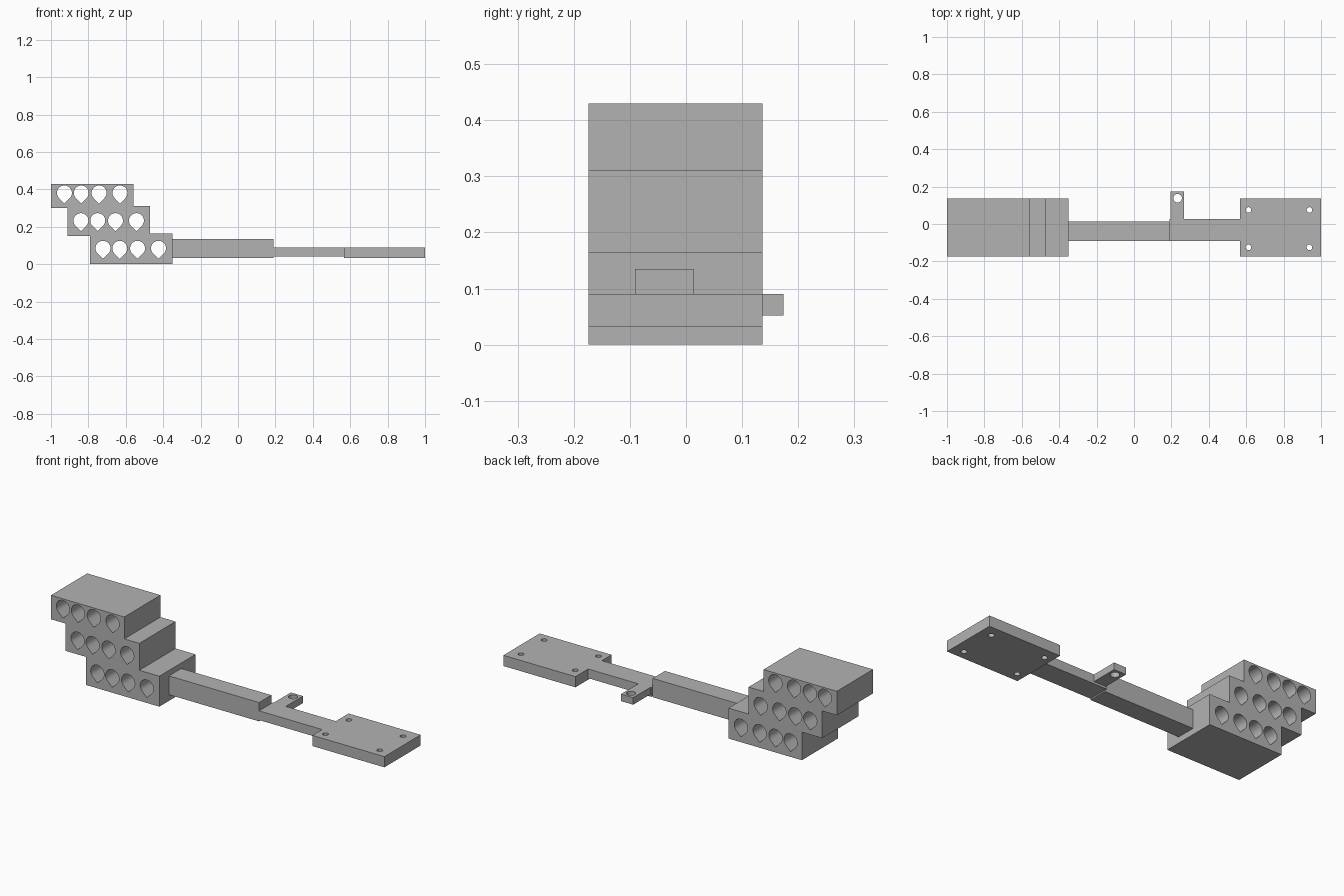
import bpy, bmesh, math
from mathutils import Vector

if "Cube" in bpy.data.objects:
    bpy.data.objects.remove(bpy.data.objects["Cube"])

grey = bpy.data.materials.new("plain grey")
grey.diffuse_color = (0.45, 0.45, 0.45, 1)
grey.use_nodes = True
grey.node_tree.nodes["Principled BSDF"].inputs["Base Color"].default_value = grey.diffuse_color


def prism(name, loops, axis, start, end):
    """Extrude closed outlines along y (outline in xz) or z (outline in xy)."""
    bm = bmesh.new()
    for loop in loops:
        pts = [(a, start, b) if axis == "y" else (a, b, start) for a, b in loop]
        face = bm.faces.new([bm.verts.new(p) for p in pts])
        out = bmesh.ops.extrude_face_region(bm, geom=[face])
        step = Vector((0, end - start, 0)) if axis == "y" else Vector((0, 0, end - start))
        bmesh.ops.translate(bm, vec=step,
                            verts=[v for v in out["geom"] if isinstance(v, bmesh.types.BMVert)])
    bmesh.ops.recalc_face_normals(bm, faces=bm.faces)
    mesh = bpy.data.meshes.new(name)
    bm.to_mesh(mesh)
    bm.free()
    mesh.materials.append(grey)
    obj = bpy.data.objects.new(name, mesh)
    bpy.context.collection.objects.link(obj)
    return obj


def box(name, x0, x1, y0, y1, z0, z1):
    return prism(name, [[(x0, y0), (x1, y0), (x1, y1), (x0, y1)]], "z", z0, z1)


def circle(x, y, r, n=24):
    return [(x + r * math.cos(math.tau * i / n), y + r * math.sin(math.tau * i / n))
            for i in range(n)]


def teardrop(x, z, r=0.04, n=24):
    # Three-quarter circle closed by a point at the bottom
    angles = [math.radians(-45 + 270 * i / n) for i in range(n + 1)]
    arc = [(x + r * math.cos(a), z + r * math.sin(a)) for a in angles]
    return arc + [(x, z - r * math.sqrt(2))]


def cut(obj, cutter):
    mod = obj.modifiers.new("holes", "BOOLEAN")
    mod.operation, mod.solver, mod.object = "DIFFERENCE", "EXACT", cutter
    bpy.ops.object.select_all(action="DESELECT")
    bpy.context.view_layer.objects.active = obj
    obj.select_set(True)
    bpy.ops.object.modifier_apply(modifier=mod.name)
    bpy.data.objects.remove(cutter)
    bpy.ops.object.shade_smooth_by_angle(angle=math.radians(30))


Y0, Y1 = -0.174, 0.136

# Stepped holder block with three rows of teardrop bores
steps = [(-0.79, 0), (-0.35, 0), (-0.35, 0.165), (-0.47, 0.165), (-0.47, 0.311),
         (-0.56, 0.311), (-0.56, 0.43), (-1, 0.43), (-1, 0.30), (-0.912, 0.30),
         (-0.912, 0.152), (-0.79, 0.152)]
holder = prism("stepped_holder", [steps], "y", Y0, Y1)
rows = [(-0.928, 0.381), (-0.84, 0.233), (-0.722, 0.085)]
bores = [teardrop(x + dx, z) for x, z in rows for dx in (0, 0.09, 0.185, 0.297)]
cut(holder, prism("bores", bores, "y", Y0 - 0.1, Y1 + 0.1))

# Thick and thin lengths of the arm
box("thick_arm", -0.35, 0.19, -0.091, 0.014, 0.033, 0.135)
box("thin_arm", 0.19, 0.568, -0.091, 0.027, 0.04, 0.09)

# Side tab with one hole
tab = box("side_tab", 0.195, 0.268, 0.027, 0.174, 0.052, 0.09)
cut(tab, prism("tab_hole", [circle(0.233, 0.138, 0.023)], "z", 0, 0.2))

# Mounting plate with four screw holes
plate = box("mounting_plate", 0.568, 1.0, Y0, Y1, 0.032, 0.09)
screws = [circle(x, y, 0.015) for x in (0.612, 0.938) for y in (-0.125, 0.075)]
cut(plate, prism("screw_holes", screws, "z", 0, 0.2))
